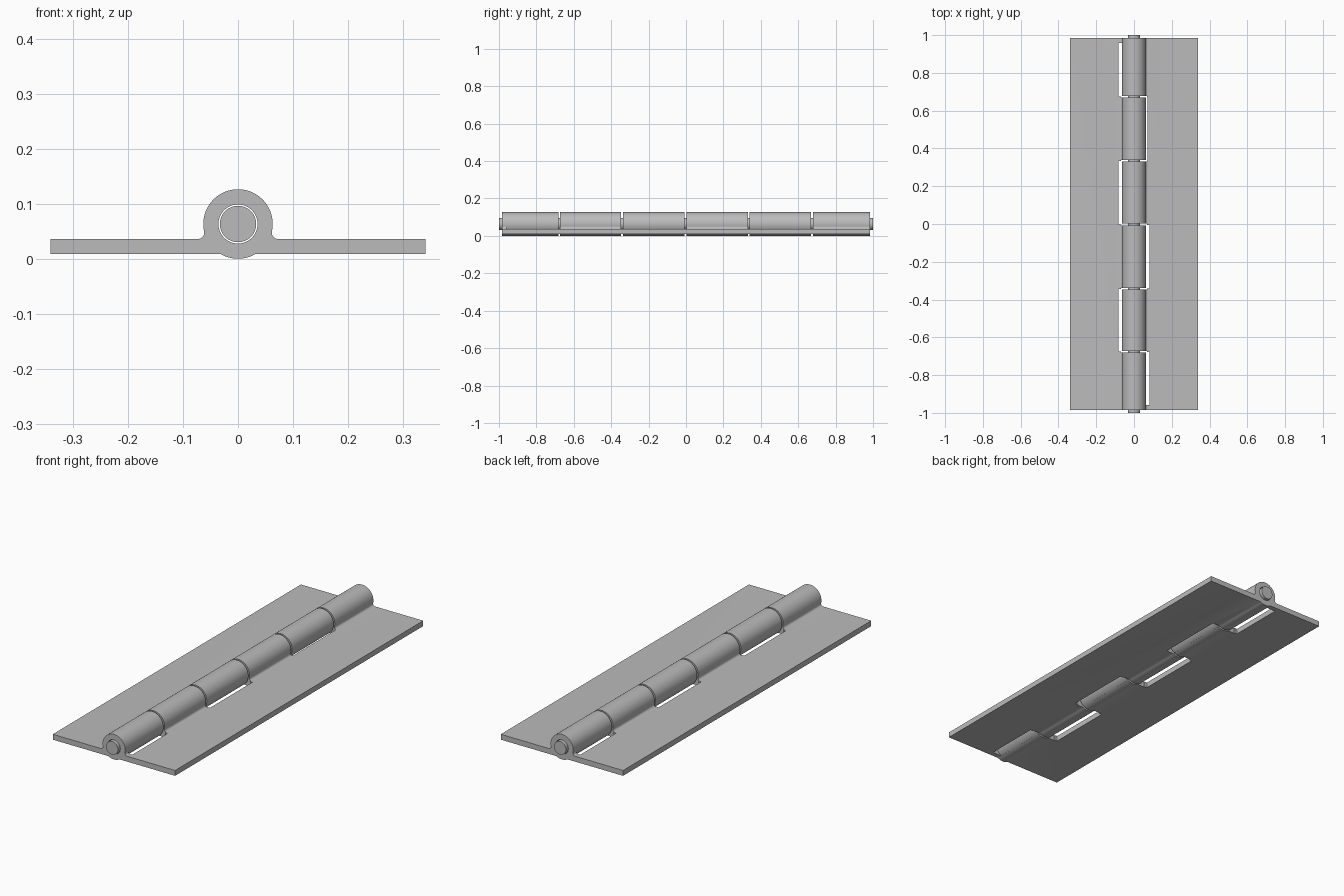
import bpy
import bmesh
from math import sin, cos, asin, atan2, sqrt, pi, radians

cube = bpy.data.objects.get("Cube")
if cube:
    bpy.data.objects.remove(cube, do_unlink=True)

# Main dimensions
AXIS_Z = 0.0635
BARREL_R = 0.063
BORE_R = 0.0355
PIN_R = 0.033
HALF_WIDTH = 0.34
HALF_LENGTH = 0.985
PLATE_LOW, PLATE_TOP = 0.009, 0.036
FILLET = 0.012
SLOT_EDGE = 0.083
GAP = 0.009
GAPS = [-0.677, -0.342, -0.003, 0.335, 0.674]

# Brushed metal grey
steel = bpy.data.materials.new("steel grey")
steel.use_nodes = True
grey = (0.5, 0.5, 0.5, 1)
steel.diffuse_color = grey
steel.node_tree.nodes["Principled BSDF"].inputs["Base Color"].default_value = grey


def arc(cx, cz, r, start, end, steps):
    """Points on an arc in the x-z plane."""
    angles = [start + (end - start) * i / steps for i in range(steps + 1)]
    return [(cx + r * cos(a), cz + r * sin(a)) for a in angles]


def prism(bm, loops, y0, y1):
    """Extrude an outline, with optional hole loops, from y0 to y1."""
    caps = ([], [])
    for loop in loops:
        ends = [[bm.verts.new((x, y, z)) for x, z in loop] for y in (y0, y1)]
        n = len(loop)
        for i in range(n):
            j = (i + 1) % n
            bm.faces.new((ends[0][i], ends[0][j], ends[1][j], ends[1][i]))
            for cap, ring in zip(caps, ends):
                cap.append(bm.edges.get((ring[i], ring[j])))
    for cap in caps:
        bmesh.ops.triangle_fill(bm, edges=cap, use_beauty=True)


def make_object(name, bm):
    bmesh.ops.recalc_face_normals(bm, faces=bm.faces[:])
    mesh = bpy.data.meshes.new(name)
    bm.to_mesh(mesh)
    bm.free()
    obj = bpy.data.objects.new(name, mesh)
    bpy.context.collection.objects.link(obj)
    mesh.materials.append(steel)
    return obj


def activate(obj):
    bpy.ops.object.select_all(action='DESELECT')
    obj.select_set(True)
    bpy.context.view_layer.objects.active = obj


# Hinge section: barrel blending into a flat plate on each side
low_angle = -asin((AXIS_Z - PLATE_LOW) / BARREL_R)
fillet_z = PLATE_TOP + FILLET
fillet_x = sqrt((BARREL_R + FILLET) ** 2 - (AXIS_Z - fillet_z) ** 2)
join_angle = atan2(fillet_z - AXIS_Z, fillet_x)
half = arc(0, AXIS_Z, BARREL_R, -pi / 2, low_angle, 6)
half += [(HALF_WIDTH, PLATE_LOW), (HALF_WIDTH, PLATE_TOP)]
half += arc(fillet_x, fillet_z, FILLET, -pi / 2, join_angle - pi, 8)
half += arc(0, AXIS_Z, BARREL_R, join_angle, pi / 2, 28)[1:]
outline = half + [(-x, z) for x, z in reversed(half[1:-1])]
bore = arc(0, AXIS_Z, BORE_R, 0, 2 * pi, 64)[:-1]

bm = bmesh.new()
prism(bm, [outline, bore], -HALF_LENGTH, HALF_LENGTH)
leaves = make_object("hinge_leaves", bm)

# Narrow cuts between neighbouring knuckles
bm = bmesh.new()
for y in GAPS:
    box = [(-0.069, -0.1), (0.069, -0.1), (0.069, 0.2), (-0.069, 0.2)]
    prism(bm, [box], y - GAP / 2, y + GAP / 2)
gap_cutter = make_object("gap_cutter", bm)

# Clearance slots beside the knuckles, on alternating sides
bm = bmesh.new()
stops = [-0.96] + GAPS + [0.96]
for i, (y0, y1) in enumerate(zip(stops, stops[1:])):
    side = 1 if i % 2 == 0 else -1
    edge = 0.071 if i == 4 else SLOT_EDGE
    slot = arc(0, AXIS_Z, BARREL_R - 0.0003, radians(-60.5), radians(-5), 20)
    slot += [(edge, AXIS_Z), (edge, -0.02), (slot[0][0], -0.02)]
    # Shorten slightly so neighbouring slots stay separate
    prism(bm, [[(side * x, z) for x, z in slot]], y0 + 0.001, y1 - 0.001)
slot_cutter = make_object("slot_cutter", bm)

for cutter in (gap_cutter, slot_cutter):
    cutter.hide_render = True
    activate(leaves)
    mod = leaves.modifiers.new(cutter.name, 'BOOLEAN')
    mod.operation = 'DIFFERENCE'
    mod.solver = 'EXACT'
    mod.object = cutter
    bpy.ops.object.modifier_apply(modifier=mod.name)
    bpy.data.objects.remove(cutter, do_unlink=True)

# Pin running through every knuckle
bm = bmesh.new()
prism(bm, [arc(0, AXIS_Z, PIN_R, 0, 2 * pi, 64)[:-1]], -1, 1)
pin = make_object("hinge_pin", bm)

for obj in (leaves, pin):
    activate(obj)
    bpy.ops.object.shade_smooth_by_angle(angle=radians(30))
